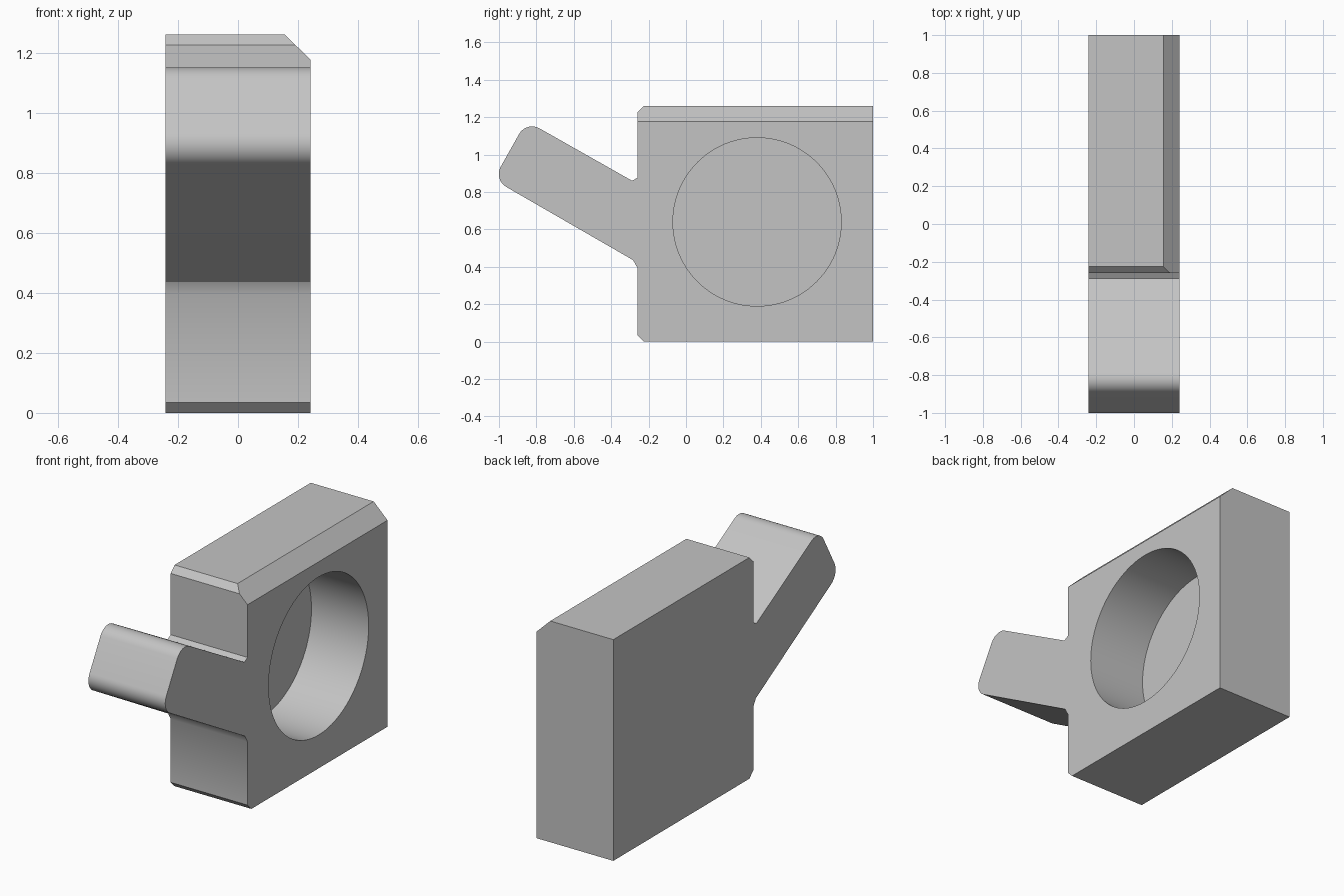
import bpy
import bmesh
from math import cos, sin, radians
from mathutils import Matrix, Vector

HALF = 0.242      # half thickness along x
ARM_ROUND = 0.08  # corner radius at the arm tip

cube = bpy.data.objects.get("Cube")
if cube:
    bpy.data.objects.remove(cube, do_unlink=True)

grey = bpy.data.materials.new("plain grey")
grey.use_nodes = True
colour = (0.55, 0.55, 0.55, 1)
grey.diffuse_color = colour
grey.node_tree.nodes["Principled BSDF"].inputs["Base Color"].default_value = colour


def add_object(name, bm):
    bmesh.ops.recalc_face_normals(bm, faces=bm.faces)
    mesh = bpy.data.meshes.new(name)
    bm.to_mesh(mesh)
    bm.free()
    mesh.materials.append(grey)
    obj = bpy.data.objects.new(name, mesh)
    bpy.context.collection.objects.link(obj)
    return obj


def arc(centre, radius, start, end, steps=10):
    angles = [radians(start + (end - start) * i / steps) for i in range(steps + 1)]
    return [(centre[0] + radius * cos(a), centre[1] + radius * sin(a)) for a in angles]


def tip_centre(corner, side):
    # Step in from a square arm corner along both of its edges
    along = Vector((cos(radians(-30)), sin(radians(-30))))
    across = Vector((cos(radians(60)), sin(radians(60)))) * side
    return Vector(corner) + (along + across) * ARM_ROUND


# Side outline (y, z): square block with a slanted, round-ended arm
outline = [(1, 0), (1, 1.26), (-0.225, 1.26), (-0.26, 1.225), (-0.26, 0.876), (-0.288, 0.86)]
outline += arc(tip_centre((-0.852, 1.18), -1), ARM_ROUND, 60, 150)
outline += arc(tip_centre((-1.03, 0.867), 1), ARM_ROUND, 150, 240)
outline += [(-0.283, 0.436), (-0.26, 0.395), (-0.26, 0.035), (-0.225, 0)]

bm = bmesh.new()
side = bm.faces.new([bm.verts.new((-HALF, y, z)) for y, z in outline])
extruded = bmesh.ops.extrude_face_region(bm, geom=[side], use_keep_orig=True)
new_verts = [v for v in extruded["geom"] if isinstance(v, bmesh.types.BMVert)]
bmesh.ops.translate(bm, verts=new_verts, vec=(2 * HALF, 0, 0))

# Long bevel along the upper left edge
cut = bmesh.ops.bisect_plane(bm, geom=bm.verts[:] + bm.edges[:] + bm.faces[:],
                             plane_co=(HALF, 0, 1.176), plane_no=(0.084, 0, 0.087),
                             clear_outer=True)
bmesh.ops.holes_fill(bm, edges=[e for e in cut["geom_cut"] if isinstance(e, bmesh.types.BMEdge)])
block = add_object("block_with_arm", bm)

# Blind round recess in the left face
bm = bmesh.new()
bmesh.ops.create_cone(bm, cap_ends=True, segments=96, radius1=0.45, radius2=0.45, depth=0.72,
                      matrix=Matrix.Translation((HALF, 0.38, 0.64)) @ Matrix.Rotation(radians(90), 4, "Y"))
cutter = add_object("recess_cutter", bm)
cutter.hide_render = True

recess = block.modifiers.new("recess", "BOOLEAN")
recess.operation = "DIFFERENCE"
recess.solver = "EXACT"
recess.object = cutter
bpy.ops.object.select_all(action="DESELECT")
block.select_set(True)
bpy.context.view_layer.objects.active = block
bpy.ops.object.modifier_apply(modifier=recess.name)
bpy.data.objects.remove(cutter, do_unlink=True)
bpy.ops.object.shade_smooth_by_angle(angle=radians(30))
